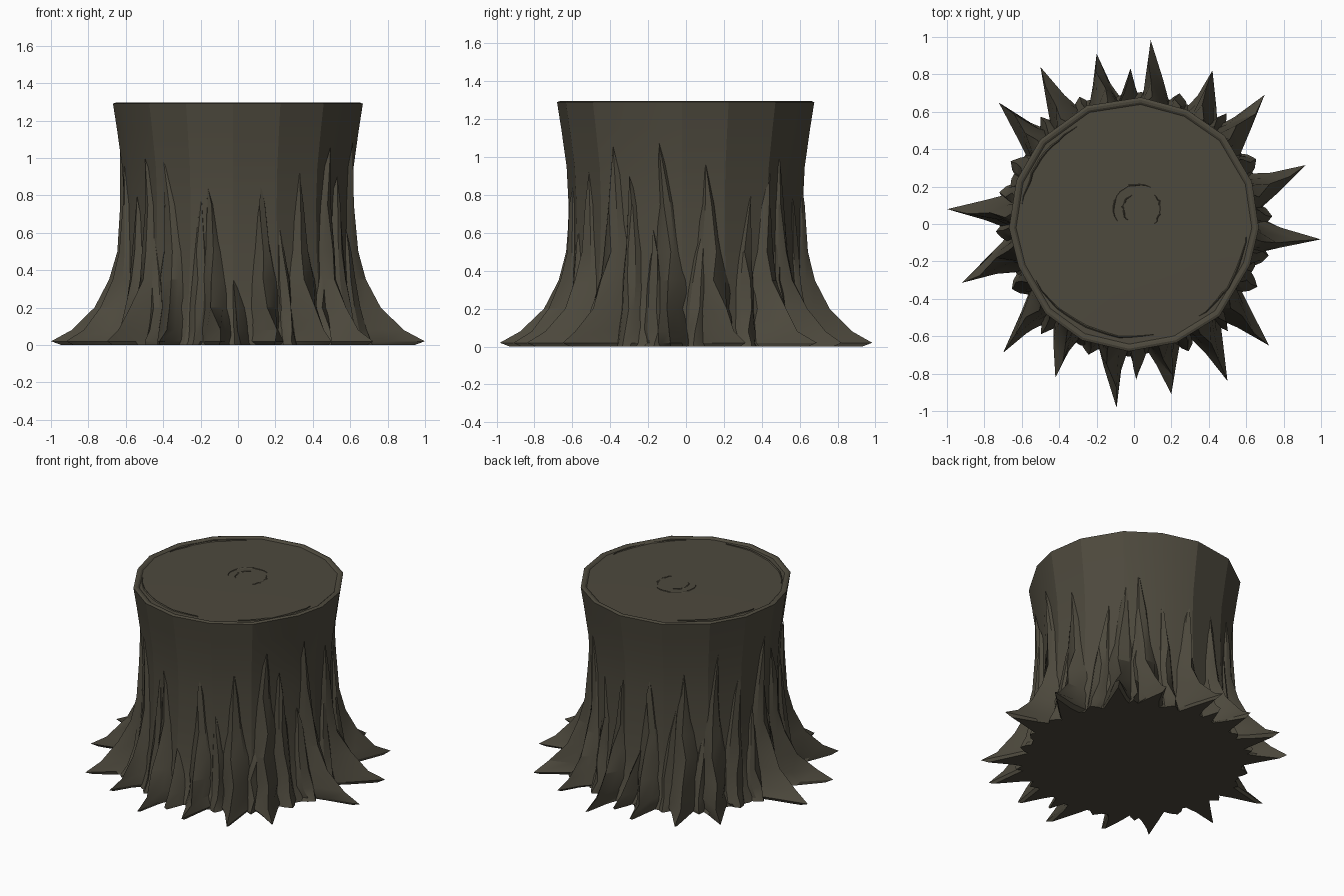
import bpy
import bmesh
import random
from math import sin, cos, pi, radians

random.seed(4)
cube = bpy.data.objects.get("Cube")
if cube:
    bpy.data.objects.remove(cube, do_unlink=True)

# One dark bark colour for everything
bark = bpy.data.materials.new("dark_bark")
bark.use_nodes = True
colour = (0.075, 0.067, 0.047, 1)
bark.diffuse_color = colour
shader = bark.node_tree.nodes["Principled BSDF"]
shader.inputs["Base Color"].default_value = colour
shader.inputs["Roughness"].default_value = 0.9


def polar(r, a, z):
    return (r * cos(a), r * sin(a), z)


def make_object(name, bm, smooth_angle=28):
    bmesh.ops.recalc_face_normals(bm, faces=bm.faces[:])
    mesh = bpy.data.meshes.new(name)
    bm.to_mesh(mesh)
    bm.free()
    mesh.materials.append(bark)
    obj = bpy.data.objects.new(name, mesh)
    bpy.context.collection.objects.link(obj)
    bpy.ops.object.select_all(action='DESELECT')
    obj.select_set(True)
    bpy.context.view_layer.objects.active = obj
    bpy.ops.object.shade_smooth_by_angle(angle=radians(smooth_angle))
    return obj


def loft(bm, rows, closed):
    """Skin consecutive rows of points with quads and return the vertex rows."""
    grid = [[bm.verts.new(p) for p in row] for row in rows]
    for low, high in zip(grid, grid[1:]):
        n = len(low)
        for i in range(n if closed else n - 1):
            j = (i + 1) % n
            bm.faces.new((low[i], low[j], high[j], high[i]))
    return grid


# Trunk radius by height
PROFILE = [(0, 0.70), (0.1, 0.66), (0.3, 0.632), (0.5, 0.617),
           (0.75, 0.612), (0.95, 0.622), (1.15, 0.65), (1.29, 0.672)]


def interpolate(table, z):
    for (z0, r0), (z1, r1) in zip(table, table[1:]):
        if z <= z1:
            return r0 + (r1 - r0) * (z - z0) / (z1 - z0)
    return table[-1][1]


# Trunk, slightly deeper than wide, with a cut face inside a thin bark rim
SIDES = 16
angles = [2 * pi * (i + random.uniform(-0.16, 0.16)) / SIDES for i in range(SIDES)]
wobble = [random.uniform(0.988, 1.012) - 0.014 * cos(2 * a) for a in angles]
bm = bmesh.new()
levels = PROFILE + [(1.296, 0.658), (1.294, 0.645), (1.286, 0.634),
                    (1.288, 0.4), (1.289, 0.17)]
rows = [[polar(r * w, a, z) for a, w in zip(angles, wobble)] for z, r in levels]
grid = loft(bm, rows, True)
bm.faces.new(grid[0])
bm.faces.new(grid[-1])
make_object("trunk", bm, 20)


# Thin raised growth rings around the heart of the cut face
def growth_ring(name, centre, radius, start, sweep, width):
    bm = bmesh.new()
    steps = 12
    rows = []
    for i in range(steps + 1):
        a = radians(start + sweep * i / steps)
        thick = width * sin(pi * i / steps) + 0.001
        r = radius + random.uniform(-0.005, 0.005)
        rows.append([(centre[0] + q * cos(a), centre[1] + q * sin(a), z)
                     for q, z in ((r - thick, 1.284), (r, 1.292), (r + thick, 1.284))])
    loft(bm, rows, True)
    make_object(name, bm)


HEART = (0.02, 0.08)
for i, (radius, start, sweep) in enumerate([(0.13, 60, 150), (0.12, -40, 80),
                                            (0.08, 110, 120)]):
    growth_ring(f"growth_ring_{i + 1}", HEART, radius, start, sweep, 0.012)
for i, (start, sweep) in enumerate([(120, 50), (210, 70), (305, 50)]):
    growth_ring(f"rim_ring_{i + 1}", (0, 0), 0.605, start, sweep, 0.008)


# Share of a root's reach left at each height, as the ridge climbs the trunk
REACH = [(0, 0.80), (0.02, 1.0), (0.08, 0.72), (0.2, 0.40),
         (0.35, 0.20), (0.5, 0.10), (0.75, 0.06), (1.2, 0.02)]
# Share of a root's width by relative height: narrow toe, broad leaf, pointed end
BREADTH = [(0, 0.78), (0.15, 0.85), (0.4, 1.0), (0.6, 0.7), (1.0, 0)]
STEPS = (0, 0.02, 0.08, 0.2, 0.35, 0.5, 0.75)


def root(name, base, tip, reach, top, width):
    """Pointed buttress: triangular slices that bend to a toe and taper upwards."""
    base, tip = radians(base), radians(tip)
    lean = radians(random.uniform(-6, 6))
    bm = bmesh.new()
    rows = []
    for z in [s for s in STEPS if s < top - 0.06]:
        t = z / top
        trunk = interpolate(PROFILE, z)
        out = max((reach - 0.69) * interpolate(REACH, z), 0.04 * (1 - t))
        bend = (tip - base) * interpolate(REACH, z)
        mid = base + lean * t
        ridge = mid + bend + radians(random.uniform(-2, 2)) * (z > 0.05)
        half = width * interpolate(BREADTH, t)
        left = half * random.uniform(0.8, 1.2)
        right = half * random.uniform(0.8, 1.2)
        inner = trunk - 0.045
        flank = trunk + out * 0.32
        rows.append([polar(inner, mid - left * 1.15, z),
                     polar(flank, mid + bend * 0.4 - left * 0.5, z),
                     polar(trunk + out, ridge, z),
                     polar(flank, mid + bend * 0.4 + right * 0.5, z),
                     polar(inner, mid + right * 1.15, z)])
    grid = loft(bm, rows, True)
    bm.faces.new(grid[0])
    # Upper end runs to a point on the bark
    apex = bm.verts.new(polar(interpolate(PROFILE, top) - 0.01, base + lean * 1.3, top))
    last = grid[-1]
    for i in range(len(last)):
        bm.faces.new((last[i], last[(i + 1) % len(last)], apex))
    make_object(name, bm, 24)


# Base angle, toe angle, toe radius, height, half width in radians
MAIN = [(-6, -4.6, 1.0, 1.08, 0.16), (14, 19, 0.97, 0.96, 0.17),
        (41, 44.6, 0.98, 1.0, 0.16), (57, 63, 0.92, 1.02, 0.17),
        (80, 84.7, 0.985, 0.88, 0.15), (104, 102.4, 0.93, 0.86, 0.16),
        (124, 120.8, 0.975, 0.92, 0.17), (140, 138, 0.97, 1.06, 0.16)]
# Smaller folds that fill the gaps between the main roots
FOLDS = [(4, 3, 0.72, 0.72, 0.12), (28, 28, 0.71, 0.80, 0.13),
         (49, 50, 0.77, 0.62, 0.11), (70, 71, 0.71, 0.83, 0.12),
         (92, 91, 0.83, 0.40, 0.09), (114, 113, 0.72, 0.70, 0.11),
         (132, 131, 0.76, 0.5, 0.10), (153, 153, 0.71, 0.90, 0.13),
         (166, 167, 0.71, 0.62, 0.12)]

# Roots repeat with a half turn
for side, turn in (("back", 0), ("front", 180)):
    for kind, table in (("root", MAIN), ("fold", FOLDS)):
        for i, (base, tip, reach, top, width) in enumerate(table):
            root(f"{side}_{kind}_{i + 1}", base + turn, tip + turn, reach, top, width)
